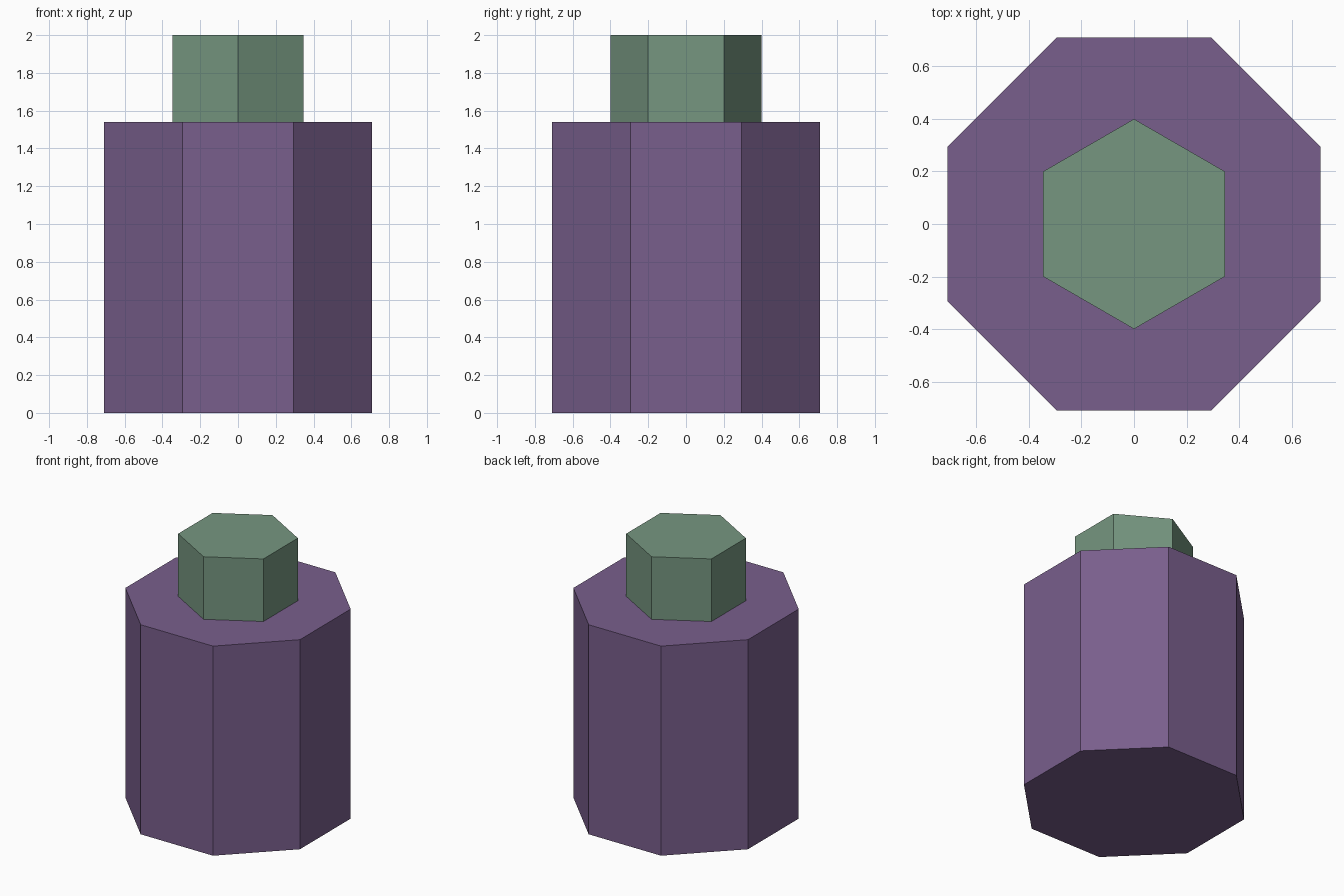
import bpy
import bmesh
from math import cos, sin, pi

cube = bpy.data.objects.get("Cube")
if cube:
    bpy.data.objects.remove(cube, do_unlink=True)


def make_material(name, rgb):
    mat = bpy.data.materials.new(name)
    mat.use_nodes = True
    color = (*rgb, 1.0)
    mat.diffuse_color = color
    mat.node_tree.nodes["Principled BSDF"].inputs["Base Color"].default_value = color
    return mat


def make_prism(name, sides, radius, start, bottom, top, mat):
    """Flat-sided upright prism; start is the angle of its first corner."""
    bm = bmesh.new()
    angles = [start + 2 * pi * i / sides for i in range(sides)]
    base = bm.faces.new([bm.verts.new((radius * cos(a), radius * sin(a), bottom))
                         for a in angles])
    result = bmesh.ops.extrude_face_region(bm, geom=[base], use_keep_orig=True)
    raised = [v for v in result["geom"] if isinstance(v, bmesh.types.BMVert)]
    bmesh.ops.translate(bm, verts=raised, vec=(0, 0, top - bottom))
    bmesh.ops.recalc_face_normals(bm, faces=bm.faces)
    mesh = bpy.data.meshes.new(name)
    bm.to_mesh(mesh)
    bm.free()
    mesh.materials.append(mat)
    obj = bpy.data.objects.new(name, mesh)
    bpy.context.collection.objects.link(obj)
    return obj


purple = make_material("muted purple", (0.19, 0.113, 0.262))
green = make_material("sage green", (0.18, 0.305, 0.216))

# Octagonal body with flat sides facing the axes
body_height = 1.54
make_prism("body", 8, 0.71 / cos(pi / 8), pi / 8, 0, body_height, purple)

# Hexagonal cap with corners toward front and back
make_prism("cap", 6, 0.40, pi / 2, body_height, 2.0, green)
